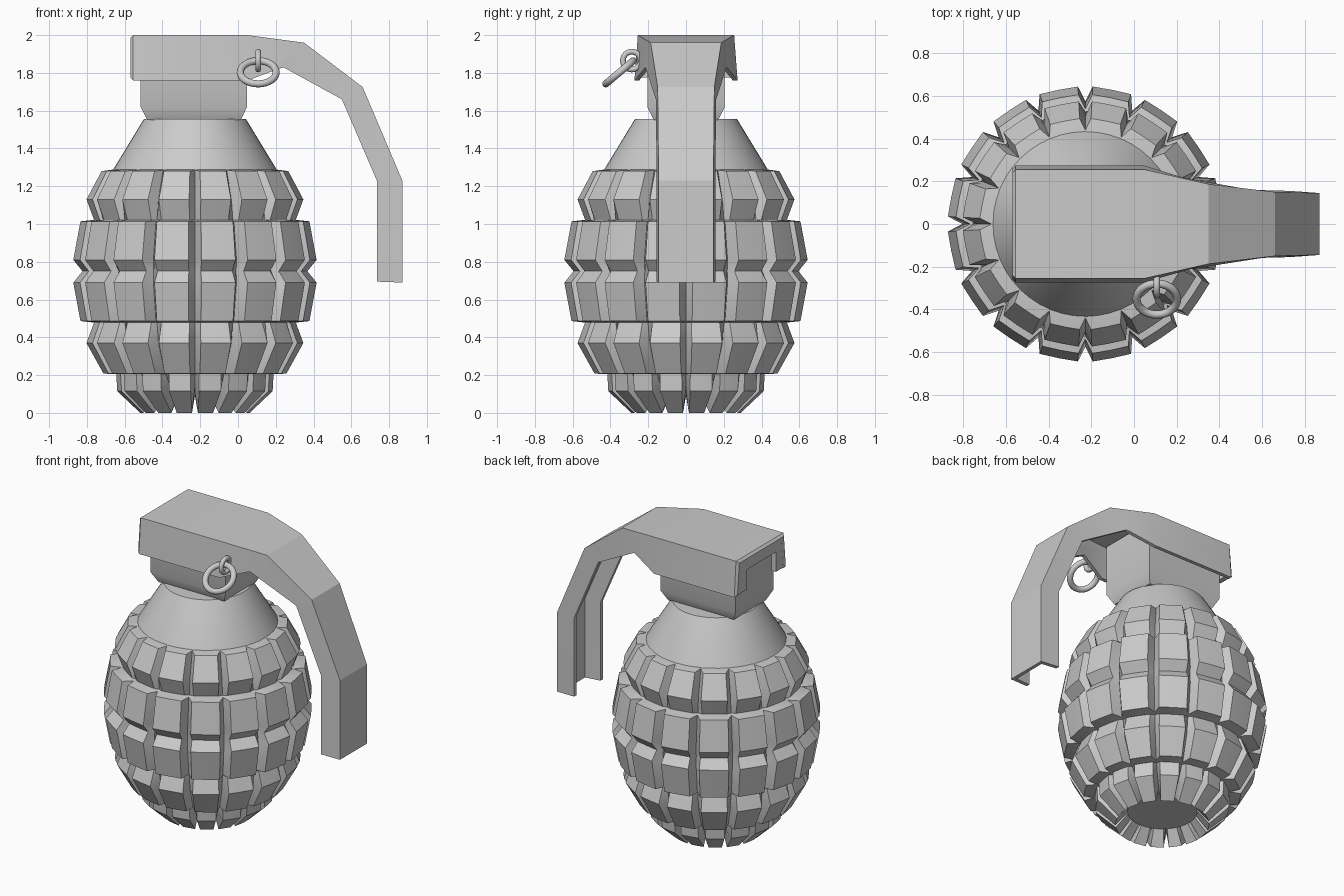
import bpy
from math import sin, cos, pi, radians

if "Cube" in bpy.data.objects:
    bpy.data.objects.remove(bpy.data.objects["Cube"])

AX = -0.228  # x of the body axis


def make(name, verts, faces, angle=30):
    me = bpy.data.meshes.new(name)
    me.from_pydata(verts, [], faces)
    me.update()
    ob = bpy.data.objects.new(name, me)
    bpy.context.collection.objects.link(ob)
    smooth(ob, angle)
    return ob


def smooth(ob, angle):
    bpy.ops.object.select_all(action='DESELECT')
    ob.select_set(True)
    bpy.context.view_layer.objects.active = ob
    bpy.ops.object.shade_smooth_by_angle(angle=radians(angle))


def loft(name, rings, angle=30):
    """Skin closed rings of equal length, bottom to top, with capped ends."""
    n = len(rings[0])
    verts = [p for r in rings for p in r]
    faces = [(k * n + i, k * n + (i + 1) % n, (k + 1) * n + (i + 1) % n, (k + 1) * n + i)
             for k in range(len(rings) - 1) for i in range(n)]
    faces += [tuple(reversed(range(n))), tuple(range(len(verts) - n, len(verts)))]
    return make(name, verts, faces, angle)


def rect(x0, x1, w, z):
    return [(x0, -w, z), (x1, -w, z), (x1, w, z), (x0, w, z)]


# Segmented body: (block radius, block z, groove radius, groove z)
profile = [
    (.215, .09, .215, .09), (.29, 0, .25, .11), (.412, .115, .345, .14),
    (.417, .205, .40, .205), (.485, .208, .42, .21), (.575, .37, .505, .37),
    (.535, .478, .525, .478), (.607, .486, .54, .486), (.645, .69, .575, .69),
    (.596, .75, .57, .75), (.645, .81, .575, .81), (.607, 1.014, .54, 1.014),
    (.535, 1.022, .525, 1.022), (.575, 1.13, .505, 1.13), (.495, 1.28, .44, 1.285),
    (.42, 1.29, .42, 1.29),
]
rings = []
for ro, zo, ri, zi in profile:
    ring = []
    for k in range(16):
        for off, r, z in ((0, ri, zi), (3.1, ro, zo), (11.25, ro, zo), (19.4, ro, zo)):
            a = radians(k * 22.5 + off)
            # keep the outer face of each block flat
            rr = r * cos(radians(8.15)) * 1.004 if off == 11.25 and r > .23 else r
            ring.append((AX + rr * cos(a), rr * sin(a), z))
    rings.append(ring)
loft("segmented_body", rings, 40)

# Smooth conical shoulder
loft("shoulder", [[(AX + r * cos(2 * pi * i / 48), r * sin(2 * pi * i / 48), z) for i in range(48)]
                  for r, z in ((.445, 1.26), (.432, 1.29), (.27, 1.556))])

# Fuse block with chamfered foot
loft("fuse_block", [rect(-.48, .015, .17, 1.55), rect(-.515, .048, .205, 1.62),
                    rect(-.515, .048, .205, 1.965)])

# Safety lever: channel section swept from the cap down the side
# (top x, top z, top half width, bottom x, bottom z, bottom half width)
stations = [
    (-.57, 1.985, .24, -.57, 1.775, .26), (-.555, 2.0, .255, -.555, 1.76, .273),
    (.05, 2.0, .255, .05, 1.76, .273), (.35, 1.96, .187, .24, 1.83, .215),
    (.66, 1.725, .15, .55, 1.66, .16), (.87, 1.23, .145, .735, 1.23, .155),
    (.87, .69, .145, .735, .695, .155),
]
T = .025
verts, faces = [], []
for tx, tz, tw, bx, bz, bw in stations:
    f = T / ((tx - bx) ** 2 + (tz - bz) ** 2) ** .5
    ix, iz = tx + (bx - tx) * f, tz + (bz - tz) * f
    half = [(bx, bw, bz), (tx, tw, tz), (ix, tw - T, iz), (bx, bw - T, bz)]
    verts += [(x, -y, z) for x, y, z in half[:2]] + half[1::-1]
    verts += half[:1:-1] + [(x, -y, z) for x, y, z in half[2:]]
for k in range(len(stations) - 1):
    for i in range(8):
        j = (i + 1) % 8
        faces.append((k * 8 + i, k * 8 + 8 + i, k * 8 + 8 + j, k * 8 + j))
caps = [(0, 1, 6, 7), (1, 2, 5, 6), (2, 3, 4, 5)]
e = (len(stations) - 1) * 8
faces += caps + [tuple(e + i for i in reversed(q)) for q in caps]
make("safety_lever", verts, faces, 20)

# Folded flange closing the rear of the cap, open in the middle
outer = [(-.26, 1.775), (-.24, 1.983), (.24, 1.983), (.26, 1.775)]
inner = [(.155, 1.775), (.155, 1.91), (-.155, 1.91), (-.155, 1.775)]
pts = outer + inner
verts = [(x, y, z) for x in (-.569, -.535) for y, z in pts]
faces = [tuple(reversed(q)) for q in caps] + [tuple(i + 8 for i in q) for q in caps]
faces += [(i, (i + 1) % 8, (i + 1) % 8 + 8, i + 8) for i in range(8)]
make("rear_flange", verts, faces)

# Pin eye and pull ring
for name, loc, rot, big, small in (
        ("pin_eye", (.107, -.287, 1.865), (0, pi / 2, 0), .047, .015),
        ("pull_ring", (.107, -.352, 1.803), (radians(40), 0, 0), .095, .019)):
    bpy.ops.mesh.primitive_torus_add(location=loc, rotation=rot, major_radius=big,
                                     minor_radius=small, major_segments=32, minor_segments=12)
    bpy.context.object.name = name
    smooth(bpy.context.object, 60)
